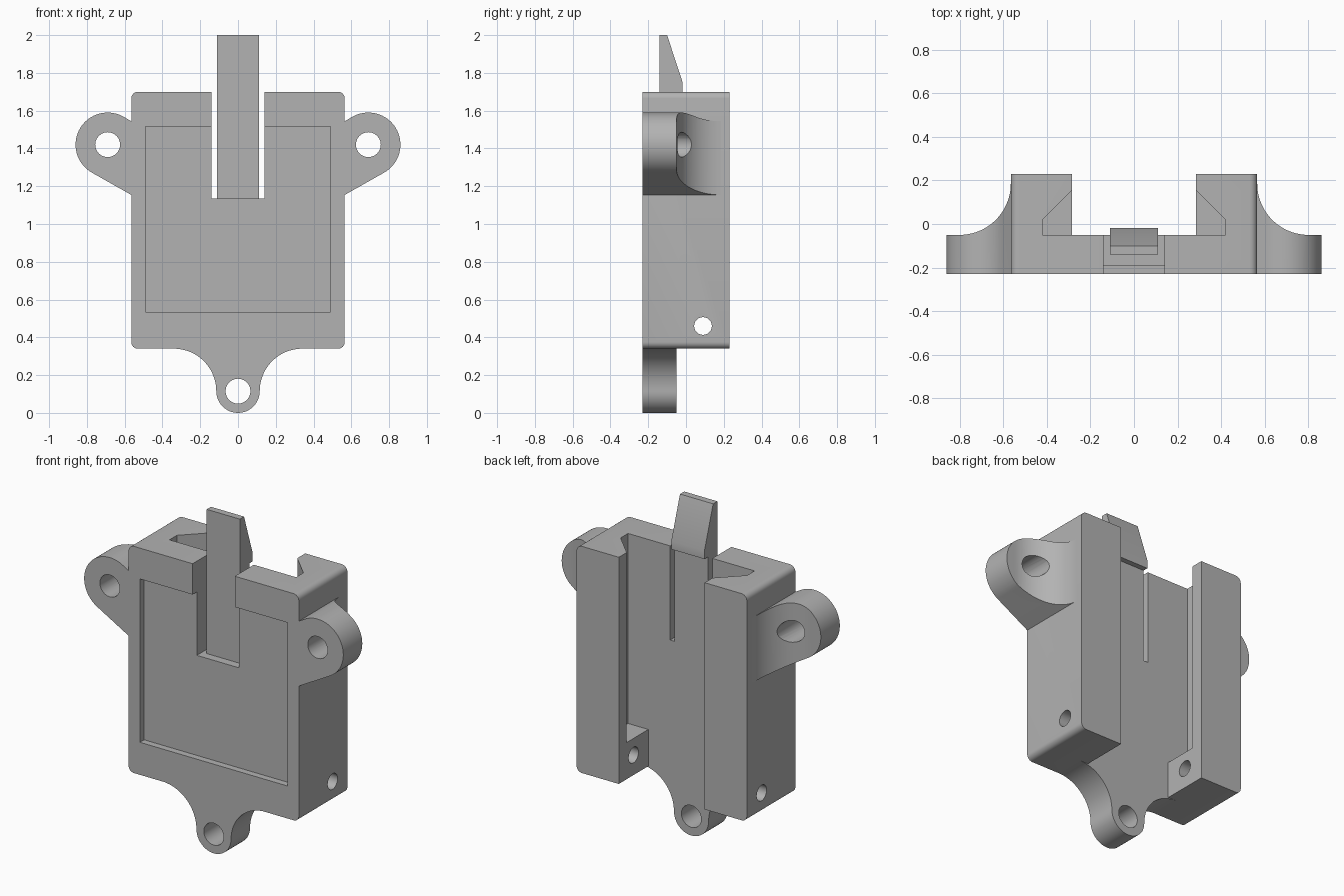
import bpy, bmesh
from math import sin, cos, radians
from mathutils import Vector

cube = bpy.data.objects.get("Cube")
if cube:
    bpy.data.objects.remove(cube, do_unlink=True)

grey = bpy.data.materials.new("plain grey")
grey.use_nodes = True
GREY = (0.45, 0.45, 0.45, 1)
grey.diffuse_color = GREY
grey.node_tree.nodes["Principled BSDF"].inputs["Base Color"].default_value = GREY

# Plate layers: front, floor of the rear channel, back
FRONT, FLOOR, BACK = -0.23, -0.05, 0.23
HALF, BOTTOM, TOP = 0.565, 0.34, 1.70


def arc(cx, cy, r, start, end, steps=24):
    angles = [radians(start + (end - start) * i / steps) for i in range(steps + 1)]
    return [(cx + r * cos(a), cy + r * sin(a)) for a in angles]


def rect(a0, b0, a1, b1):
    return [(a0, b0), (a1, b0), (a1, b1), (a0, b1)]


def prism(name, outline, axis, lo, hi):
    """Extrude a 2D outline along one axis (0, 1 or 2)."""
    bm = bmesh.new()
    verts = []
    for point in outline:
        co = list(point)
        co.insert(axis, lo)
        verts.append(bm.verts.new(co))
    face = bm.faces.new(verts)
    moved = bmesh.ops.extrude_face_region(bm, geom=[face])["geom"]
    shift = Vector((0, 0, 0))
    shift[axis] = hi - lo
    bmesh.ops.translate(bm, vec=shift,
                        verts=[v for v in moved if isinstance(v, bmesh.types.BMVert)])
    bmesh.ops.recalc_face_normals(bm, faces=bm.faces)
    mesh = bpy.data.meshes.new(name)
    bm.to_mesh(mesh)
    bm.free()
    mesh.materials.append(grey)
    obj = bpy.data.objects.new(name, mesh)
    bpy.context.collection.objects.link(obj)
    return obj


def combine(obj, tool, operation="DIFFERENCE"):
    mod = obj.modifiers.new(operation.lower(), "BOOLEAN")
    mod.operation, mod.solver, mod.object = operation, "EXACT", tool
    bpy.context.view_layer.objects.active = obj
    bpy.ops.object.modifier_apply(modifier=mod.name)
    bpy.data.objects.remove(tool, do_unlink=True)


def drill(obj, centre, r, axis):
    combine(obj, prism("drill", arc(*centre, r, 0, 345, 23), axis, -1, 1))


# Body block with rounded side edges
R = 0.035
outline = []
for sx, sz, start in ((1, 1, 0), (-1, 1, 90), (-1, -1, 180), (1, -1, 270)):
    cz = TOP - R if sz > 0 else BOTTOM + R
    outline += arc(sx * (HALF - R), cz, R, start, start + 90, 6)
body = prism("body", outline, 1, FRONT, BACK)

# Rear channel, dovetail undercut, front recess, latch slot, pin hole
combine(body, prism("channel", rect(-0.285, FLOOR, 0.285, 0.4), 2, 0.1, 1.9))
half = [(0.42, FLOOR), (0.42, 0.02), (0.24, 0.2)]
dovetail = half + [(-x, y) for x, y in reversed(half)]
combine(body, prism("undercut", dovetail, 2, 0.56, 1.9))
combine(body, prism("recess", rect(-0.49, 0.535, 0.49, 1.515), 1, -0.4, -0.19))
combine(body, prism("slot", rect(-0.14, 1.135, 0.14, 1.9), 1, -0.4, 0.1))
drill(body, (0.09, 0.46), 0.047, 0)

# Latch arm with wedge hook
arm = [(-0.14, 1.135), (FLOOR, 1.135), (FLOOR, TOP), (-0.018, TOP),
       (-0.018, 1.75), (-0.10, 2.0), (-0.14, 2.0)]
latch = prism("latch_arm", arm, 0, -0.11, 0.11)

# Bottom mounting tab with flared neck
flare = 0.225
tab_outline = (arc(0.115 + flare, 0.115, flare, 90, 180)
               + arc(0, 0.115, 0.115, 0, -180)[1:-1]
               + arc(-0.115 - flare, 0.115, flare, 0, 90))
tab = prism("bottom_tab", tab_outline, 1, FRONT, FLOOR)
drill(tab, (0, 0.115), 0.066, 1)

# Side mounting ears, filleted into the body at the back
parts = [body, latch, tab]
for side, s in (("left", 1), ("right", -1)):
    shape = [(HALF, 1.154)] + arc(0.69, 1.42, 0.17, -60, 120, 36) + [(HALF, 1.544)]
    ear = prism(side + "_ear", [(s * x, z) for x, z in shape], 1, -0.4, 0.4)
    plan = [(HALF, FRONT), (1, FRONT), (1, FLOOR)] + arc(0.80, 0.185, 0.235, 270, 180)
    combine(ear, prism("fillet", [(s * x, y) for x, y in plan], 2, 1, 1.8), "INTERSECT")
    drill(ear, (s * 0.69, 1.42), 0.066, 1)
    parts.append(ear)

# Smooth curved walls, keep sharp edges
bpy.ops.object.select_all(action="DESELECT")
for obj in parts:
    obj.select_set(True)
bpy.context.view_layer.objects.active = body
bpy.ops.object.shade_smooth_by_angle(angle=radians(30))
